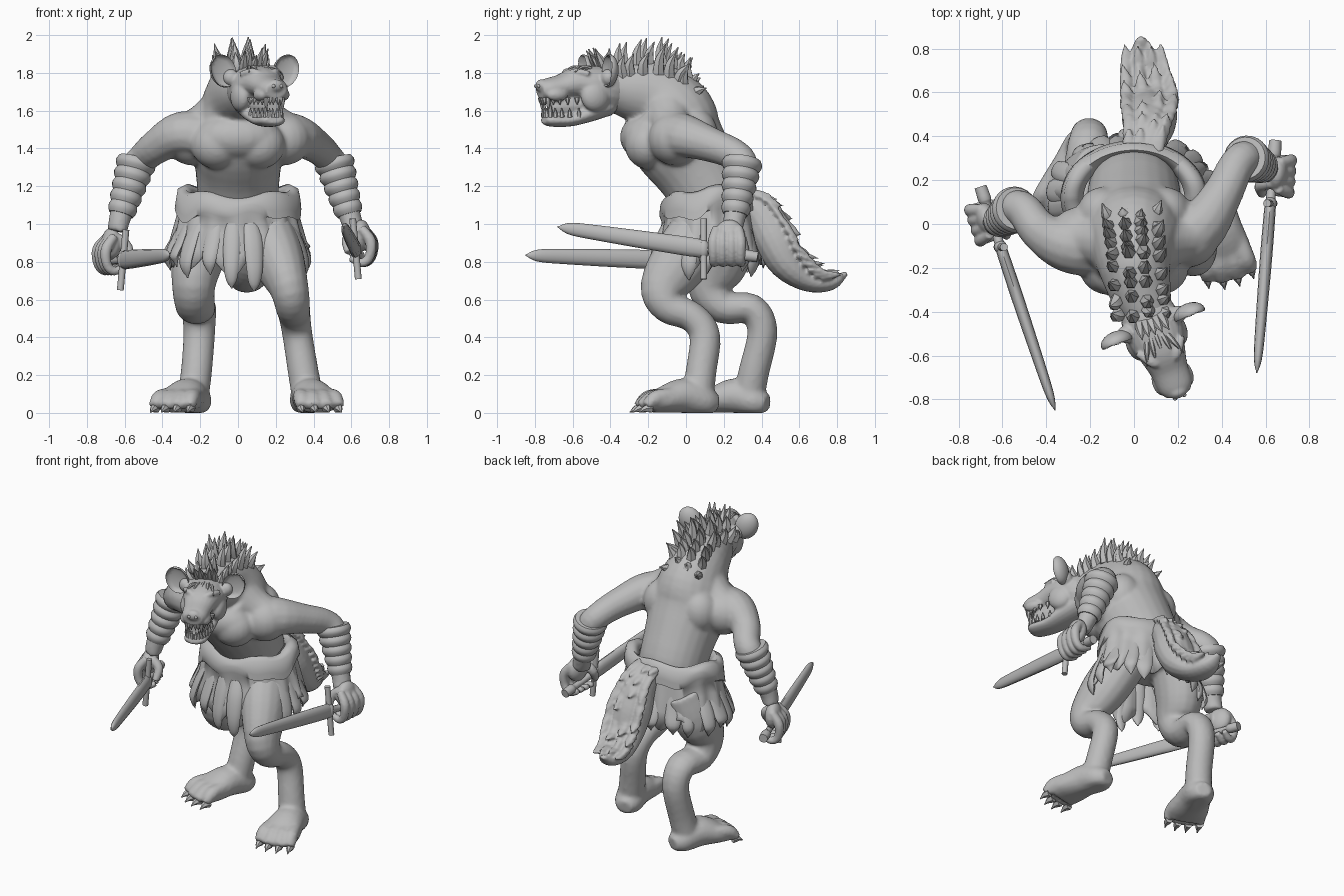
import bpy, bmesh, math, random
from mathutils import Vector, Matrix

random.seed(4)
if "Cube" in bpy.data.objects:
    bpy.data.objects.remove(bpy.data.objects["Cube"])

GREY = (0.5, 0.5, 0.5, 1)
mat = bpy.data.materials.new("clay grey")
mat.use_nodes = True
mat.diffuse_color = GREY
mat.node_tree.nodes["Principled BSDF"].inputs["Base Color"].default_value = GREY


def spline(pts, steps):
    """Catmull-Rom resampling of tuples of any length."""
    P = [Vector(p) for p in pts]
    P = [P[0] * 2 - P[1]] + P + [P[-1] * 2 - P[-2]]
    out = []
    for a, b, c, d in zip(P, P[1:], P[2:], P[3:]):
        for s in range(steps):
            t = s / steps
            out.append((b * 2 + (c - a) * t + (a * 2 - b * 5 + c * 4 - d) * t ** 2
                        + (b * 3 - a - c * 3 + d) * t ** 3) / 2)
    return out + [P[-2]]


def tube(bm, pts, n=14, steps=4, ref=(1, 0, 0), M=Matrix()):
    """Loft ellipses along a path of (x, y, z, side radius, depth radius)."""
    S = spline(pts, steps)
    C = [Vector(s[:3]) for s in S]
    rings = []
    for i, s in enumerate(S):
        t = (C[min(i + 1, len(C) - 1)] - C[max(i - 1, 0)]).normalized()
        u = Vector(ref)
        u = (u - t * u.dot(t)).normalized()
        v = t.cross(u)
        a, b = max(s[3], 0.003), max(s[4], 0.003)
        rings.append([bm.verts.new(M @ (C[i] + u * a * math.cos(k * math.tau / n)
                                        + v * b * math.sin(k * math.tau / n))) for k in range(n)])
    for r, q in zip(rings, rings[1:]):
        for k in range(n):
            bm.faces.new((r[k], r[(k + 1) % n], q[(k + 1) % n], q[k]))
    bm.faces.new(rings[0][::-1])
    bm.faces.new(rings[-1])


def blob(bm, loc, size, M=Matrix()):
    mtx = M @ Matrix.Translation(loc) @ Matrix.Diagonal((*size, 1))
    return bmesh.ops.create_uvsphere(bm, u_segments=20, v_segments=14, radius=1, matrix=mtx)["verts"]


def spike(bm, base, tip, r, bend=(0, 0, 0), M=Matrix(), flat=1.0):
    a, b = Vector(base), Vector(tip)
    m = a.lerp(b, 0.5) + Vector(bend)
    ref = (1, 0, 0) if abs((b - a).normalized().x) < 0.9 else (0, 1, 0)
    tube(bm, [(*a, r, r * flat), (*m, r * 0.75, r * 0.75 * flat), (*b, 0, 0)], 6, 3, ref, M)


def finish(name, bm, voxel=0, smooth=4, angle=50):
    bmesh.ops.recalc_face_normals(bm, faces=bm.faces)
    me = bpy.data.meshes.new(name)
    bm.to_mesh(me)
    bm.free()
    me.materials.append(mat)
    ob = bpy.data.objects.new(name, me)
    bpy.context.collection.objects.link(ob)
    bpy.context.view_layer.objects.active = ob
    bpy.ops.object.select_all(action='DESELECT')
    ob.select_set(True)
    bpy.ops.object.shade_smooth_by_angle(angle=math.radians(angle))
    if voxel:
        r = ob.modifiers.new("merge", 'REMESH')
        r.mode, r.voxel_size, r.use_smooth_shade = 'VOXEL', voxel, True
        s = ob.modifiers.new("soften", 'SMOOTH')
        s.factor, s.iterations = 0.5, smooth
    return ob


# Body: torso, neck, muscles, arms, legs and feet fused together
body = bmesh.new()
tube(body, [(0, .16, .92, .2, .16), (0, .15, 1.1, .21, .2), (0, .06, 1.28, .225, .22),
            (0, -.05, 1.45, .25, .25), (0, -.1, 1.58, .215, .25), (0, -.18, 1.68, .17, .195),
            (.04, -.34, 1.71, .135, .14), (.1, -.48, 1.72, .09, .09)], 24)
blob(body, (0, -.2, 1.46), (.23, .15, .13))
for s in (-1, 1):
    blob(body, (s * .11, -.2, 1.42), (.14, .125, .13))
    blob(body, (s * .24, -.06, 1.45), (.15, .14, .14))
    blob(body, (s * .14, .05, 1.47), (.12, .12, .14))
    # trapezius slope from neck to shoulder
    tube(body, [(s * .06, -.12, 1.66, .1, .12), (s * .18, -.08, 1.54, .1, .11), (s * .3, -.05, 1.48, .09, .09)])
arms = {1: [(.12, -.1, 1.46, .12, .13), (.29, -.03, 1.47, .115, .125), (.4, .13, 1.42, .093, .093),
            (.47, .27, 1.36, .082, .082), (.52, .3, 1.28, .08, .08), (.59, .26, 1.05, .06, .06),
            (.62, .24, .96, .05, .06)],
        -1: [(-.12, -.12, 1.46, .12, .13), (-.3, -.1, 1.48, .115, .125), (-.43, -.03, 1.41, .093, .093),
             (-.5, .06, 1.35, .082, .082), (-.55, .07, 1.28, .08, .08), (-.62, .01, 1.05, .06, .06),
             (-.64, 0, .96, .05, .06)]}
for s, p in arms.items():
    tube(body, p, ref=(.5, -.4 * s, s))
legs = [[(.14, .1, 1, .14, .15), (.21, -.02, .82, .14, .16), (.27, -.12, .66, .105, .125),
         (.29, -.09, .56, .092, .09), (.3, .03, .51, .085, .08), (.315, .1, .41, .08, .082),
         (.345, .08, .22, .082, .082), (.37, .06, .08, .085, .085)],
        [(-.14, .22, 1, .14, .15), (-.21, .18, .82, .14, .16), (-.235, .13, .67, .115, .125),
         (-.225, .2, .56, .105, .09), (-.21, .35, .55, .095, .08), (-.205, .405, .43, .085, .08),
         (-.22, .36, .22, .083, .082), (-.24, .33, .08, .085, .085)]]
for p in legs:
    tube(body, p, 16)
claws = bmesh.new()
for x, y, turn in ((.37, .06, .22), (-.24, .33, -.38)):
    M = Matrix.Translation((x, y, 0)) @ Matrix.Rotation(turn, 4, 'Z')
    tube(body, [(0, .11, .05, .05, .045), (0, .05, .06, .088, .08), (0, -.07, .09, .105, .095),
                (0, -.19, .065, .125, .07), (0, -.26, .035, .11, .04)], 16, M=M)
    for i in range(4):
        o = i - 1.5
        reach = .33 - abs(o) * .02
        tube(body, [(o * .05, -.12, .1, .034, .034), (o * .06, -.24, .08, .044, .044),
                    (o * .066, -reach, .035, .034, .03)], 10, M=M)
        spike(claws, (o * .066, .03 - reach, .025), (o * .07, -reach - .04, .003), .026, (0, 0, .008), M)
for v in body.verts:
    v.co.z = max(v.co.z, 0)
finish("body", body, .013, 5)
finish("toe_claws", claws)

# Ribbed forearm wraps
for s, p in arms.items():
    bm = bmesh.new()
    top, low = Vector(p[4][:3]) + Vector((-s * .015, 0, .06)), Vector(p[5][:3])
    rows = 30
    pts = []
    for i in range(rows + 1):
        t = i / rows
        r = (.108 - .036 * t) * (.9 + .13 * abs(math.sin(t * math.pi * 5)))
        pts.append((*top.lerp(low, t), r, r))
    tube(bm, pts, 24, 1)
    finish("forearm_wrap_" + ("left" if s > 0 else "right"), bm)

# Hands gripping the swords
blades = {1: ((.645, .38, .825), (.56, -.68, .985)), -1: ((-.7, .17, .8), (-.36, -.85, .835))}
for s, (pommel, tip) in blades.items():
    side = "left" if s > 0 else "right"
    a, b = Vector(pommel), Vector(tip)
    grip = a.lerp(b, .15)
    d = (b - a).normalized()
    M = Matrix.Translation(grip) @ Matrix.Rotation(math.atan2(d.x, -d.y), 4, 'Z')
    hand = bmesh.new()
    blob(hand, (s * .02, .01, .09), (.05, .08, .085), M)
    for i in range(4):
        y = i * .048 - .07
        tube(hand, [(s * .025, y * .8, .13, .025, .025), (s * .075, y, .06, .03, .03),
                    (s * .07, y, -.02, .026, .026), (s * .03, y, -.055, .024, .024),
                    (-s * .035, y, -.03, .018, .018)], 10, ref=(0, 1, 0), M=M)
    tube(hand, [(0, -.03, .12, .03, .03), (-s * .05, -.05, .07, .03, .03),
                (-s * .04, -.09, 0, .022, .022)], 10, ref=(0, 1, 0), M=M)
    finish("hand_" + side, hand, .008, 3)
    sw = bmesh.new()
    flat = d.cross(Vector((0, 0, 1)))
    path = [(0, .028, .028), (.06, .03, .03), (.09, .02, .02), (.25, .022, .025), (.28, .026, .048),
            (.5, .028, .048), (.8, .024, .04), (.92, .02, .034), (.97, .012, .02), (1, 0, 0)]
    tube(sw, [(*a.lerp(b, t), u, v) for t, u, v in path], 12, 3, flat)
    g = a.lerp(b, .27)
    tube(sw, [(g.x + .015 * s * k, g.y, g.z - .16 * k, .018, .018) for k in (-1, -.9, 0, .9, 1)], 10, 2)
    blob(sw, g, (.03, .03, .05))
    finish("sword_" + side, sw)


# Belt and skirt of hide
def waist(ang, grow, z):
    return Vector((math.cos(ang) * (.29 + grow), .12 + math.sin(ang) * (.225 + grow * .8), z))


def dip(ang):
    return -.05 * max(0, -math.sin(ang)) + .012 * math.sin(ang * 5)


COLS = 120
skirt = bmesh.new()
rows = [(-.06, 1.16), (-.01, 1.2), (.03, 1.18), (.04, 1.12), (.045, 1.08), (.025, 1.07), (.04, 1.0),
        (.065, .9), (.08, .83)]
grid = []
for j, (grow, z) in enumerate(rows):
    loop = []
    for i in range(COLS):
        ang = i / COLS * math.tau
        fold = .016 * math.sin(ang * 15) * max(0, j - 4) / 4
        hem = .05 * math.sin(ang * 9 + 1) if j == len(rows) - 1 else 0
        if j in (3, 4):
            hem = .03 * math.sin(ang * 3) + .015 * math.sin(ang * 8)
        loop.append(skirt.verts.new(waist(ang, grow + fold, z + dip(ang) + hem)))
    grid.append(loop)
for p, q in zip(grid, grid[1:]):
    for i in range(COLS):
        skirt.faces.new((p[i], p[(i + 1) % COLS], q[(i + 1) % COLS], q[i]))
ob = finish("hide_skirt", skirt, angle=70)
ob.modifiers.new("thickness", 'SOLIDIFY').thickness = .015

# Hanging strips below the skirt, longest at the front between the legs
strips = bmesh.new()
COUNT = 19
for i in range(COUNT):
    ang = (i + random.uniform(-.2, .2)) / COUNT * math.tau
    out = random.uniform(.06, .09)
    end = .74 + random.uniform(-.04, .05) - .1 * max(0, -math.sin(ang)) ** 6
    width = random.uniform(.042, .056)
    tangent = (-math.sin(ang), math.cos(ang), 0)
    tube(strips, [(*waist(ang, .015, 1.0), width * .8, .012), (*waist(ang, out - .015, .9), width, .018),
                  (*waist(ang, out + .015, (end + .9) / 2), width * .9, .02),
                  (*waist(ang, out + .01, end + .04), width * .6, .016),
                  (*waist(ang, out, end), 0, 0)], 10, 3, tangent)
finish("hide_strips", strips)

# Bushy tail
tail = bmesh.new()
spine = [(.04, .3, 1.14, .08, .06), (.06, .4, 1.05, .1, .1), (.07, .47, .92, .125, .115),
         (.07, .54, .79, .12, .095), (.05, .65, .7, .095, .06), (.04, .77, .69, .065, .04),
         (.03, .85, .74, .02, .012)]
tube(tail, spine, 16)
fur = spline(spine, 3)
for p, q in zip(fur[:-5], fur[2:]):
    way = (q - p).to_3d().normalized()
    for k in (-1, -.3, .4, 1):
        base = p.to_3d() + Vector((k * p[3] * .8, .5 * p[4], .5 * p[4]))
        lift = random.uniform(.01, .05)
        spike(tail, base, base + way * .1 + Vector((k * .015, lift, lift)), .036, flat=.6)
finish("tail", tail, .009, 2)

# Mane: rows of hair tufts over neck and shoulders
mane = bmesh.new()
crest = spline([(-.4, 1.81), (-.28, 1.84), (-.14, 1.845), (-.04, 1.81), (.03, 1.74)], 2)
for i, c in enumerate(crest):
    t = i / (len(crest) - 1)
    for k in (-1.5, -.5, .5, 1.5):
        x = k * .065 + .04 * (1 - t) - .01
        base = Vector((x, c[0] + random.uniform(-.02, .02), c[1] - .022 * k * k))
        tall = .1 + .06 * math.sin(t * math.pi) - .04 * t
        lean = Vector((k * .025, -.02 + .07 * t + random.uniform(-.03, .03), tall + random.uniform(-.03, .03)))
        spike(mane, base, base + lean, .034, (0, -.012, 0))
finish("mane", mane)

# Head, turned a little to its left
H = Matrix.Translation((.095, -.495, 1.72)) @ Matrix.Rotation(.37, 4, 'Z')
head = bmesh.new()
tube(head, [(0, .17, -.03, .1, .1), (0, .08, -.01, .13, .125), (0, -.02, .015, .13, .105),
            (0, -.1, .025, .108, .085), (0, -.18, .008, .088, .064), (0, -.26, -.008, .08, .058),
            (0, -.3, -.015, .058, .048)], 20, M=H)
tube(head, [(0, .08, -.08, .1, .07), (0, -.04, -.135, .095, .05), (0, -.14, -.17, .08, .035),
            (0, -.24, -.172, .072, .032), (0, -.275, -.165, .05, .022)], 18, M=H)
tube(head, [(0, 0, -.08, .07, .06), (0, -.12, -.095, .06, .07), (0, -.2, -.1, .05, .055),
            (0, -.24, -.1, .04, .05)], 12, M=H)
blob(head, (0, -.29, .012), (.045, .03, .034), H)
for s in (-1, 1):
    blob(head, (s * .095, -.02, -.045), (.05, .08, .08), H)
    blob(head, (s * .062, -.225, -.035), (.035, .06, .035), H)
    blob(head, (s * .125, .04, .055), (.045, .04, .045), H)
    tube(head, [(s * .02, -.15, .06, .018, .018), (s * .06, -.12, .085, .025, .02),
                (s * .11, -.06, .075, .015, .015)], 10, ref=(0, 1, 0), M=H)
finish("head", head, .008, 3)

# Cupped ears, eyes and nostrils
for s, side in ((1, "left"), (-1, "right")):
    bm = bmesh.new()
    tilt = H @ Matrix.Translation((s * .178, .022, .09)) @ Matrix.Rotation(s * .4, 4, 'Y')
    for v in blob(bm, (0, 0, 0), (.072, .05, .09)):
        if v.co.y < -.001:
            v.co.y *= -.45 if v.co.y < -.02 else .7
    bm.transform(tilt)
    finish("ear_" + side, bm, angle=70)
    bm = bmesh.new()
    blob(bm, (s * .07, -.135, .045), (.018, .018, .014), H)
    blob(bm, (s * .022, -.315, .01), (.01, .008, .01), H)
    finish("eye_and_nostril_" + side, bm)

# Teeth along both jaws, with longer fangs near the front
teeth = bmesh.new()
for s in (-1, 1):
    for i in range(7):
        t = i / 6
        x = s * (.013 + .066 * math.sin(t * math.pi / 2))
        y = -.288 + .17 * t * t
        size = .065 if i == 2 else .03
        spike(teeth, (x, y, -.05), (x, y, -.06 - size), .014, M=H)
        spike(teeth, (x * .92, y + .015, -.155), (x * .92, y + .012, -.135 + size), .013, M=H)
finish("teeth", teeth)

# Forelock tufts on the brow
lock = bmesh.new()
for i in range(5):
    x = (i - 2) * .025
    spike(lock, (x, .02 - abs(x), .1), (x * 1.8, -.12 - random.uniform(0, .04), .085), .014, (0, 0, .018), H)
    spike(lock, (x, .06, .09), (x * 1.3, -.01, .17 + random.uniform(0, .05)), .026, M=H)
finish("forelock", lock)
